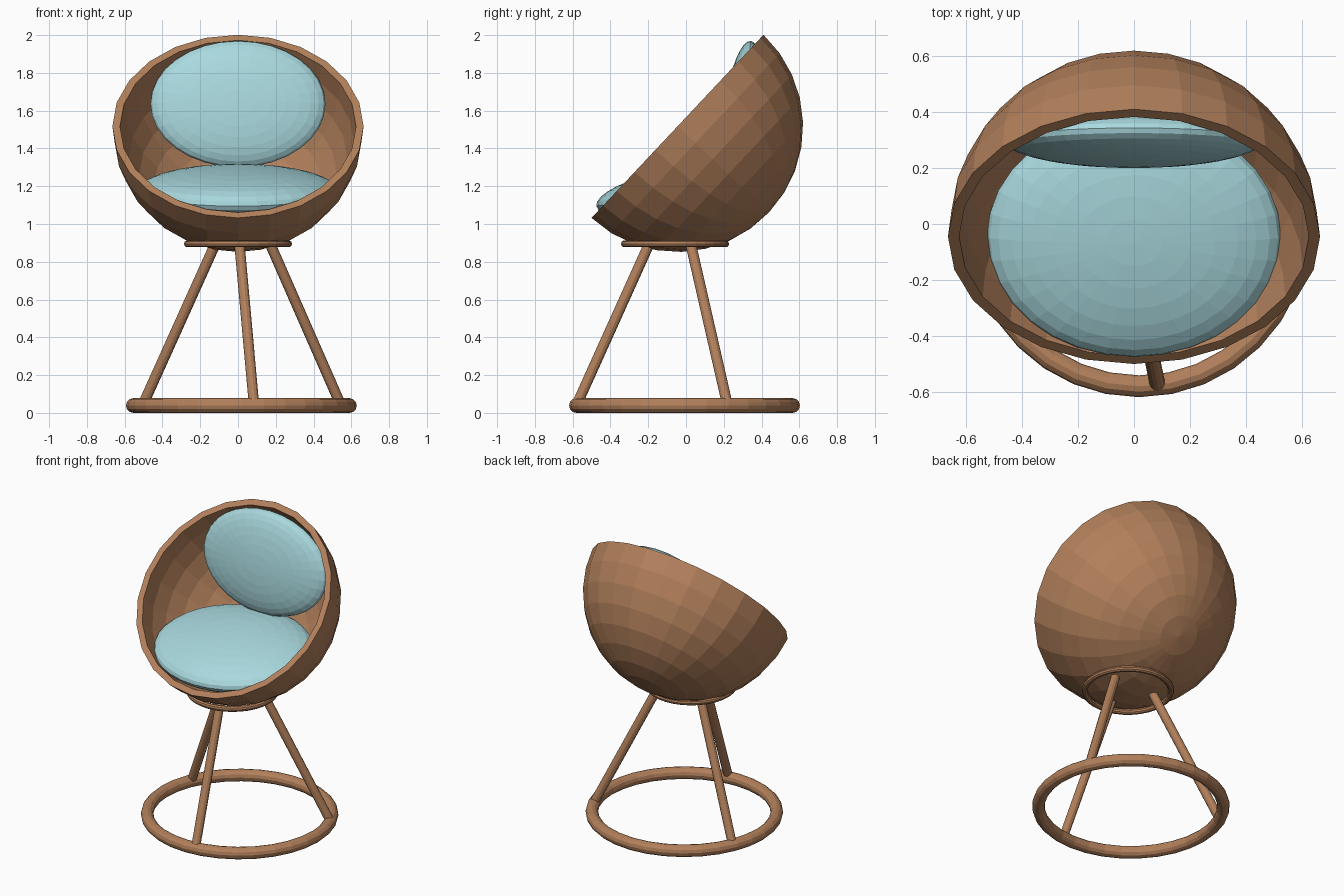
import bpy, bmesh, math
from mathutils import Vector, Matrix

if "Cube" in bpy.data.objects:
    bpy.data.objects.remove(bpy.data.objects["Cube"])


def material(name, color):
    m = bpy.data.materials.new(name)
    m.diffuse_color = (*color, 1)
    m.use_nodes = True
    m.node_tree.nodes["Principled BSDF"].inputs["Base Color"].default_value = m.diffuse_color
    return m


WOOD = material("warm brown rattan", (0.445, 0.216, 0.105))
FABRIC = material("pale aqua fabric", (0.395, 0.69, 0.73))


def finish(name, bm, mat):
    bmesh.ops.recalc_face_normals(bm, faces=bm.faces)
    me = bpy.data.meshes.new(name)
    bm.to_mesh(me)
    bm.free()
    me.materials.append(mat)
    ob = bpy.data.objects.new(name, me)
    bpy.context.collection.objects.link(ob)
    return ob


def lathe(name, profile, segs, matrix, mat, closed=True):
    """Revolve an (r, z) profile around z, then place it with a matrix."""
    bm = bmesh.new()
    vs = [bm.verts.new((r, 0, z)) for r, z in profile]
    n = len(vs)
    edges = [bm.edges.new((vs[i], vs[(i + 1) % n])) for i in range(n if closed else n - 1)]
    bmesh.ops.spin(bm, geom=vs + edges, cent=(0, 0, 0), axis=(0, 0, 1),
                   angle=2 * math.pi, steps=segs, use_duplicate=False)
    bmesh.ops.remove_doubles(bm, verts=bm.verts, dist=1e-5)
    bm.transform(matrix)
    return finish(name, bm, mat)


def ring(name, center, major, minor, segs, sides):
    prof = [(major + minor * math.cos(2 * math.pi * i / sides),
             minor * math.sin(2 * math.pi * i / sides)) for i in range(sides)]
    return lathe(name, prof, segs, Matrix.Translation(center), WOOD)


def cushion(name, center, size, tilt):
    bm = bmesh.new()
    bmesh.ops.create_uvsphere(bm, u_segments=32, v_segments=16, radius=1)
    bm.transform(Matrix.Translation(center) @ Matrix.Rotation(math.radians(tilt), 4, 'X')
                 @ Matrix.Diagonal((*size, 1)))
    return finish(name, bm, FABRIC)


def leg(name, top, bottom, radius=0.028):
    a, b = Vector(top), Vector(bottom)
    bm = bmesh.new()
    bmesh.ops.create_cone(bm, cap_ends=True, segments=12, radius1=radius,
                          radius2=radius, depth=(a - b).length)
    rot = (a - b).to_track_quat('Z', 'Y').to_matrix().to_4x4()
    bm.transform(Matrix.Translation((a + b) / 2) @ rot)
    return finish(name, bm, WOOD)


# bowl shell: thick hemisphere, opening tipped forward
R_OUT, R_IN, BANDS = 0.665, 0.625, 8
arc = [math.pi / 2 * i / BANDS for i in range(BANDS + 1)]
outer = [(R_OUT * math.sin(t), -R_OUT * math.cos(t)) for t in arc]
inner = [(R_IN * math.sin(t), -R_IN * math.cos(t)) for t in reversed(arc)]
lathe("bowl_shell", outer + inner, 24,
      Matrix.Translation((0, -0.045, 1.517)) @ Matrix.Rotation(math.radians(46.8), 4, 'X'),
      WOOD, closed=False)

# cushions
cushion("seat_cushion", (0, -0.045, 1.177), (0.525, 0.4375, 0.118), 10.9)
cushion("back_cushion", (0, 0.30, 1.635), (0.463, 0.337, 0.091), 82.6)

# rings of the stand
ring("base_ring", (0.018, -0.008, 0.039), 0.572, 0.039, 32, 12)
ring("support_ring", (0, -0.058, 0.895), 0.267, 0.019, 32, 10)

# splayed legs
leg("left_leg", (-0.122, 0.026, 0.89), (-0.505, 0.22, 0.04))
leg("right_leg", (0.172, 0.026, 0.89), (0.545, 0.22, 0.04))
leg("front_leg", (0.008, -0.197, 0.89), (0.085, -0.58, 0.04))
